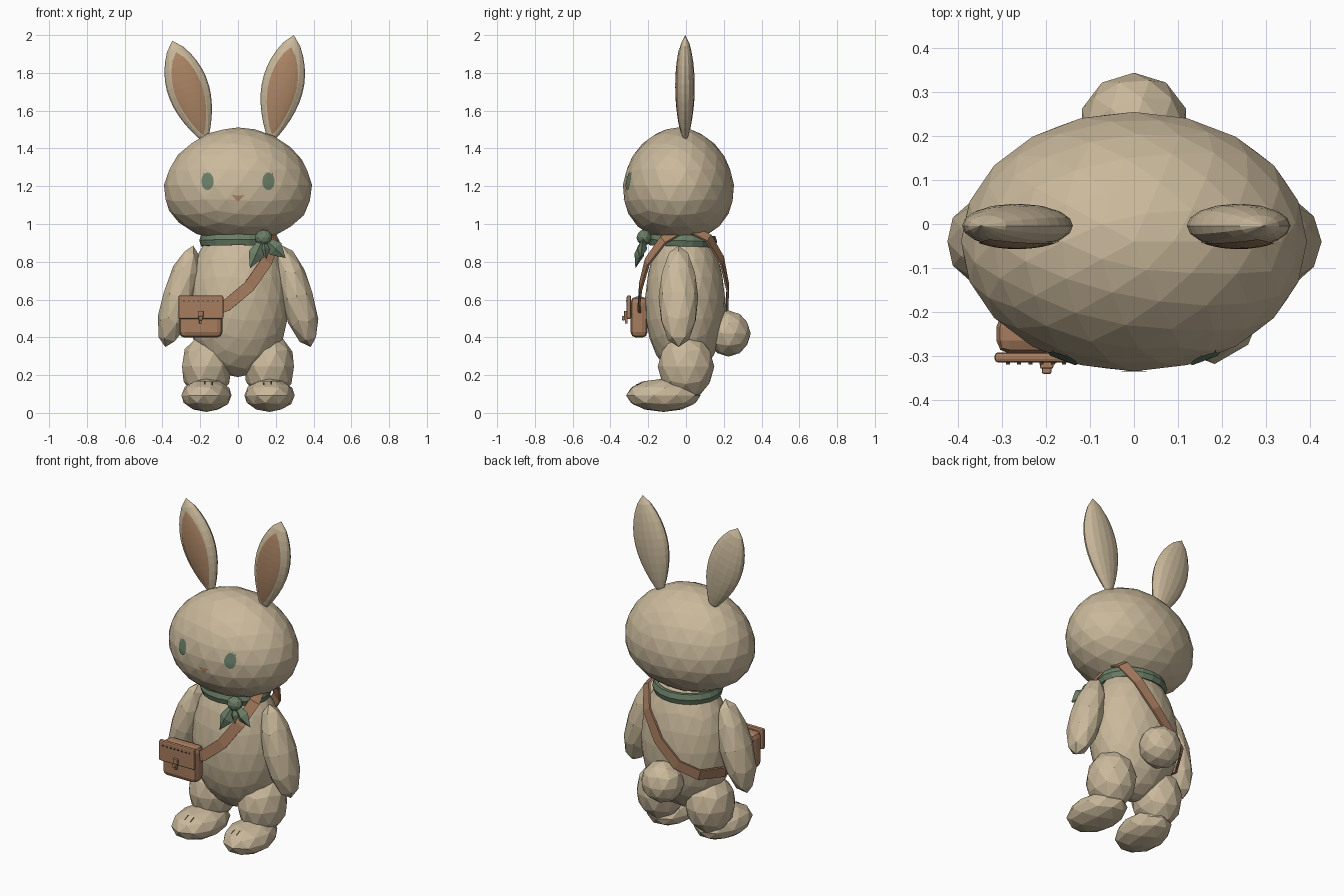
import bpy, bmesh, math
from mathutils import Vector, Matrix
from mathutils.bvhtree import BVHTree

if "Cube" in bpy.data.objects:
    bpy.data.objects.remove(bpy.data.objects["Cube"])


def material(name, rgb):
    m = bpy.data.materials.new(name)
    m.diffuse_color = (*rgb, 1)
    m.use_nodes = True
    m.node_tree.nodes["Principled BSDF"].inputs["Base Color"].default_value = m.diffuse_color
    return m


FUR = material("beige fur", (0.59, 0.485, 0.33))
INNER = material("inner ear tan", (0.41, 0.235, 0.13))
LEATHER = material("brown leather", (0.39, 0.205, 0.115))
GREEN = material("sage green", (0.145, 0.21, 0.135))
DARK = material("dark brown", (0.07, 0.04, 0.025))


def finish(name, bm, mat, recalc=True):
    if recalc:
        bmesh.ops.recalc_face_normals(bm, faces=bm.faces)
    me = bpy.data.meshes.new(name)
    bm.to_mesh(me)
    me.materials.append(mat)
    ob = bpy.data.objects.new(name, me)
    bpy.context.collection.objects.link(ob)
    tree = BVHTree.FromBMesh(bm)
    bm.free()
    return tree


def blob(name, loc, rad, sub=2, tilt=(0, 0, 0), flare=0.0, mat=FUR):
    """Faceted ellipsoid; flare widens its lower half."""
    bm = bmesh.new()
    bmesh.ops.create_icosphere(bm, subdivisions=sub, radius=1)
    rot = (Matrix.Rotation(tilt[2], 3, 'Z') @ Matrix.Rotation(tilt[1], 3, 'Y')
           @ Matrix.Rotation(tilt[0], 3, 'X'))
    for v in bm.verts:
        k = 1 - flare * v.co.z
        p = Vector((v.co.x * rad[0] * k, v.co.y * rad[1] * k, v.co.z * rad[2]))
        v.co = rot @ p + Vector(loc)
    return finish(name, bm, mat)


def box(name, lo, hi, mat, bevel=0.0):
    bm = bmesh.new()
    bmesh.ops.create_cube(bm, size=1)
    lo, hi = Vector(lo), Vector(hi)
    for v in bm.verts:
        v.co = (lo + hi) / 2 + Vector(c * s for c, s in zip(v.co, hi - lo))
    if bevel:
        bmesh.ops.bevel(bm, geom=bm.edges[:], offset=bevel, segments=2,
                        profile=0.5, affect='EDGES')
    finish(name, bm, mat)


def loft(name, rings, mat, closed=False, wrap=True):
    """Skin equal-length rings of points."""
    bm = bmesh.new()
    vs = [[bm.verts.new(p) for p in r] for r in rings]
    n, m = len(vs), len(vs[0])
    for i in range(n if closed else n - 1):
        for j in range(m if wrap else m - 1):
            a, b = vs[i], vs[(i + 1) % n]
            bm.faces.new((a[j], a[(j + 1) % m], b[(j + 1) % m], b[j]))
    bmesh.ops.remove_doubles(bm, verts=bm.verts, dist=1e-5)
    finish(name, bm, mat, recalc=wrap)


def decal(name, tree, outline, direction, mat, lift=0.005):
    """Thin patch laid on a surface: concentric copies of an outline, projected."""
    mid = sum(outline, Vector()) / len(outline)
    bm = bmesh.new()

    def drop(p):
        hit = tree.ray_cast(p, direction)[0]
        return bm.verts.new((hit if hit else p) - direction * lift)
    n = len(outline)
    centre = drop(mid)
    rings = [[drop(mid.lerp(p, k / 3)) for p in outline] for k in (1, 2, 3)]
    for j in range(n):
        bm.faces.new((centre, rings[0][j], rings[0][(j + 1) % n]))
        for a, b in zip(rings, rings[1:]):
            bm.faces.new((a[j], b[j], b[(j + 1) % n], a[(j + 1) % n]))
    finish(name, bm, mat)


# Head, body and tail
head = blob("head", (0, -0.04, 1.207), (0.392, 0.294, 0.304), 3, flare=0.09)
blob("body", (0, -0.005, 0.605), (0.27, 0.212, 0.415), 3, flare=0.06)
blob("tail", (0, 0.225, 0.42), (0.124, 0.118, 0.122))

# Limbs, with two toe marks on each foot
for s, side in ((-1, "right"), (1, "left")):
    blob(side + "_arm", (s * 0.311, -0.04, 0.617), (0.089, 0.105, 0.278),
         tilt=(0, -0.27 * s, 0), flare=0.06)
    blob(side + "_leg", (s * 0.165, 0.0, 0.245), (0.138, 0.15, 0.175))
    foot = blob(side + "_foot", (s * 0.167, -0.12, 0.093), (0.135, 0.198, 0.088),
                tilt=(0, 0, 0.08 * s))
    for k, dx in enumerate((0.137, 0.175)):
        mark = [Vector((s * dx + u, v, 0.5)) for u, v in
                ((-0.004, -0.265), (0.004, -0.265), (0.004, -0.228), (-0.004, -0.228))]
        decal(f"{side}_toe_mark_{k + 1}", foot, mark, Vector((0, 0, -1)), DARK)


# Leaf-shaped ears with an inner panel
def ear(side, base, tip):
    base, tip = Vector(base), Vector(tip)
    axis = tip - base
    across = Vector((axis.z, 0, -axis.x)).normalized()

    def leaf(t):
        w = max(math.sin(math.pi * min(max(t, 0), 1) ** 1.12), 0)
        return 0.111 * w ** 0.72, 0.05 * w ** 0.6

    shell, panel = [], []
    for i in range(13):
        t = i / 12
        w, d = leaf(t)
        shell.append([base + axis * t + across * w * math.cos(a) + Vector((0, d * math.sin(a), 0))
                      for a in (math.tau * k / 16 for k in range(16))])
        # the panel keeps an even margin from the rim
        t = 0.08 + 0.81 * i / 12
        w, d = leaf(t)
        wi = 0.076 * max(math.sin(math.pi * (i / 12) ** 1.15), 0) ** 0.72
        row = []
        for k in range(9):
            x = wi * (k / 4 - 1)
            y = -d * math.sqrt(max(0, 1 - (x / w) ** 2)) - 0.003
            row.append(base + axis * t + across * x + Vector((0, y, 0)))
        panel.append(row)
    loft(side + "_ear", shell, FUR)
    loft(side + "_inner_ear", panel, INNER, wrap=False)


ear("right", (-0.168, -0.004, 1.425), (-0.348, -0.004, 1.97))
ear("left", (0.17, -0.004, 1.425), (0.295, -0.004, 2.0))

# Eyes, lashes and nose laid on the face
BACK = Vector((0, 1, 0))
for s, side in ((-1, "right"), (1, "left")):
    oval = [Vector((s * 0.161 + 0.033 * math.cos(a), -1, 1.226 + 0.047 * math.sin(a)))
            for a in (math.tau * k / 12 for k in range(12))]
    decal(side + "_eye", head, oval, BACK, GREEN)
    for k in range(3):
        x = s * (0.15 + 0.016 * k)
        lash = [Vector((x - 0.003, -1, 1.255)), Vector((x + 0.003, -1, 1.255)),
                Vector((x + s * 0.004, -1, 1.284 - 0.003 * k))]
        decal(f"{side}_lash_{k + 1}", head, lash, BACK, GREEN)
decal("nose", head, [Vector((x, -1, z)) for x, z in
                     ((-0.032, 1.153), (0, 1.151), (0.032, 1.153), (0.013, 1.13), (0, 1.121), (-0.013, 1.13))],
      BACK, INNER)

# Neck scarf: sagging ring, knot and hanging ends
ring = []
for i in range(20):
    a = math.tau * i / 20
    out = Vector((math.cos(a), math.sin(a), 0))
    c = Vector((0.185 * out.x, -0.02 + 0.165 * out.y, 0.912 - 0.006 * out.y))
    ring.append([c + out * 0.02 * math.cos(b) + Vector((0, 0, 0.035 * math.sin(b)))
                 for b in (math.tau * k / 6 for k in range(6))])
loft("scarf", ring, GREEN, closed=True)
KNOT = Vector((0.135, -0.222, 0.928))
blob("scarf_knot", KNOT, (0.047, 0.04, 0.042), mat=GREEN)
for k, (tip, width) in enumerate((((0.063, -0.268, 0.765), 0.042),
                                  ((0.252, -0.24, 0.82), 0.043),
                                  ((0.15, -0.245, 0.815), 0.028))):
    tip = Vector(tip)
    d = tip - KNOT
    across = Vector((-d.z, 0, d.x)).normalized()
    depth = d.cross(across).normalized()
    rings = []
    for t, f in ((0, 0.3), (0.55, 1), (1, 0)):
        c = KNOT + d * t
        rings.append([c + across * width * f, c + depth * 0.026 * f,
                      c - across * width * f, c - depth * 0.026 * f])
    loft(f"scarf_end_{k + 1}", rings, GREEN)

# Shoulder strap looping around the body, tucked under the chin at the shoulder
path = [Vector(p) for p in (
    (0.165, 0.0, 0.985), (0.195, -0.12, 0.915), (0.15, -0.205, 0.80), (0.06, -0.24, 0.67),
    (-0.06, -0.25, 0.57), (-0.19, -0.225, 0.52), (-0.275, -0.12, 0.49), (-0.285, 0.03, 0.48),
    (-0.205, 0.165, 0.49), (-0.09, 0.215, 0.54), (0.03, 0.222, 0.66), (0.13, 0.19, 0.81),
    (0.18, 0.12, 0.925))]
band = []
for i, p in enumerate(path):
    along = (path[(i + 1) % len(path)] - path[i - 1]).normalized()
    n = Vector((p.x / 0.075, p.y / 0.045, (p.z - 0.6) / 0.17))
    n = (n - along * n.dot(along)).normalized()
    wide = along.cross(n) * 0.031
    n = n * 0.006
    band.append([p + wide + n, p - wide + n, p - wide - n, p + wide - n])
loft("strap", band, LEATHER, closed=True)

# Satchel: pouch, flap, stitches and buckle
box("satchel", (-0.312, -0.294, 0.398), (-0.082, -0.203, 0.615), LEATHER, 0.03)
box("satchel_flap", (-0.316, -0.314, 0.497), (-0.078, -0.291, 0.622), LEATHER, 0.008)
for k in range(8):
    x = -0.286 + 0.0255 * k
    box(f"stitch_{k + 1}", (x - 0.0045, -0.318, 0.590), (x + 0.0045, -0.312, 0.596), DARK)
box("buckle_tongue", (-0.206, -0.324, 0.472), (-0.19, -0.31, 0.54), LEATHER, 0.003)
box("buckle_plate", (-0.213, -0.328, 0.505), (-0.183, -0.31, 0.54), LEATHER, 0.004)
box("buckle_stud", (-0.209, -0.34, 0.49), (-0.187, -0.322, 0.512), LEATHER, 0.005)
